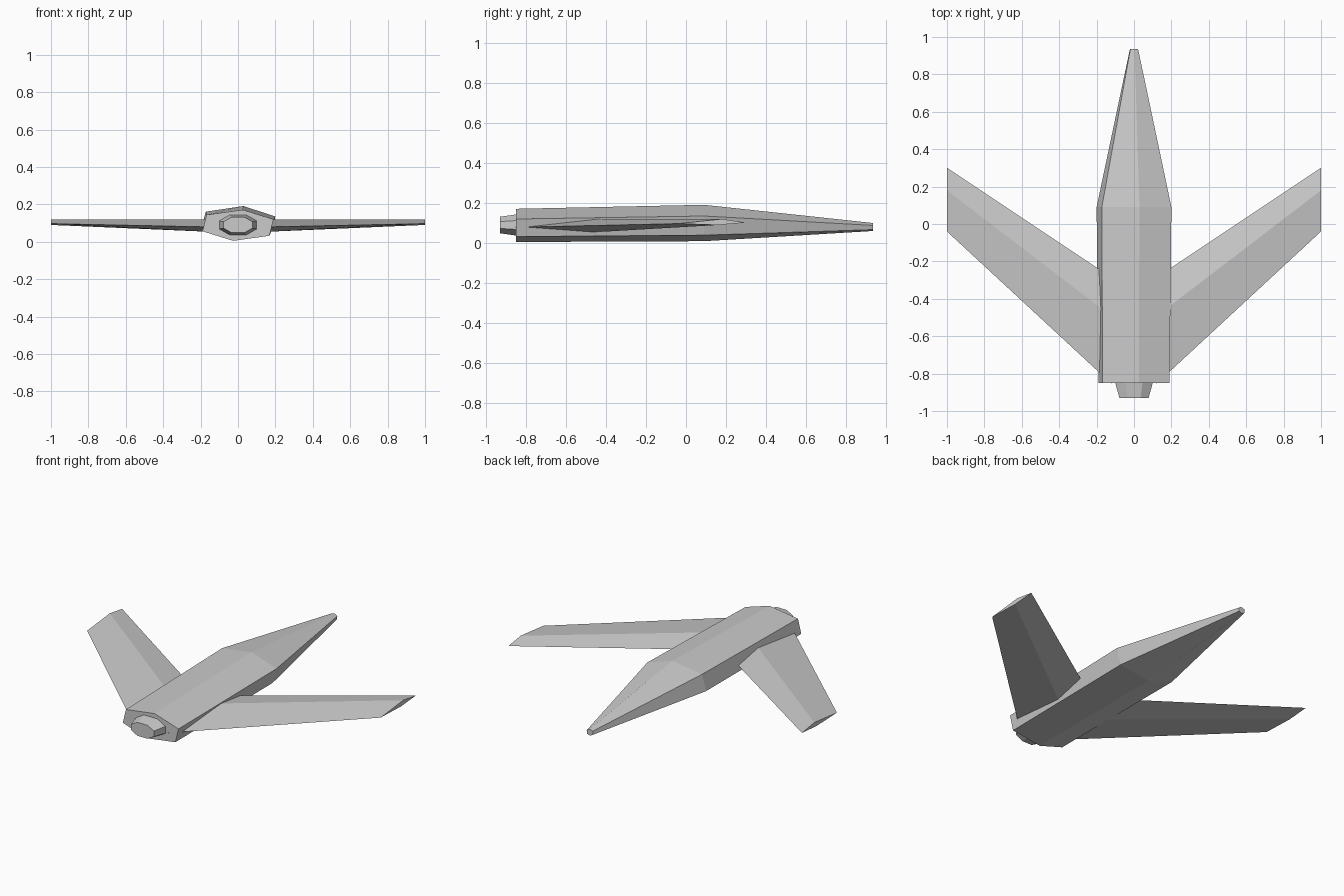
import bpy
import bmesh

if "Cube" in bpy.data.objects:
    bpy.data.objects.remove(bpy.data.objects["Cube"], do_unlink=True)

grey = bpy.data.materials.new("light_grey")
grey.use_nodes = True
colour = (0.6, 0.6, 0.6, 1)
grey.diffuse_color = colour
grey.node_tree.nodes["Principled BSDF"].inputs["Base Color"].default_value = colour


def loft(name, rings):
    """Skin a row of equal-sided rings and cap both ends."""
    bm = bmesh.new()
    loops = [[bm.verts.new(p) for p in ring] for ring in rings]
    for a, b in zip(loops, loops[1:]):
        for i in range(len(a)):
            j = (i + 1) % len(a)
            bm.faces.new((a[i], a[j], b[j], b[i]))
    bm.faces.new(loops[0])
    bm.faces.new(loops[-1])
    bmesh.ops.recalc_face_normals(bm, faces=bm.faces)
    mesh = bpy.data.meshes.new(name)
    bm.to_mesh(mesh)
    bm.free()
    mesh.materials.append(grey)
    obj = bpy.data.objects.new(name, mesh)
    bpy.context.collection.objects.link(obj)
    return obj


def ring(y, z, half):
    """Section at y, given half its points; the rest are turned half way round."""
    points = half + [(-x, -h) for x, h in half]
    return [(x, y, z + h) for x, h in points]


# Fuselage: slightly rolled hexagon tapering to a blunt nose
loft("fuselage", [
    ring(-0.85, 0.088, [(-0.168, 0.056), (0.026, 0.083), (0.19, 0.032)]),
    ring(0.09, 0.1, [(-0.172, 0.061), (0.029, 0.091), (0.2, 0.035)]),
    ring(0.935, 0.08, [(-0.019, 0.013), (0.003, 0.02), (0.022, 0.008)]),
])

# Tail nozzle: short octagonal stub
loft("nozzle", [
    ring(y, 0.09, [(-0.1 * s, 0.022 * s), (-0.045 * s, 0.053 * s),
                   (0.045 * s, 0.053 * s), (0.1 * s, 0.022 * s)])
    for y, s in ((-0.82, 1.05), (-0.85, 1), (-0.93, 0.78))
])

# Wings: diamond sections, root sunk into the fuselage
root = [(-0.79, 0.08), (-0.44, 0.12), (-0.24, 0.092), (-0.44, 0.055)]
tip = [(-0.04, 0.097), (0.18, 0.12), (0.3, 0.102), (0.16, 0.09)]


def wing_section(side, x):
    t = (x - 0.19) / 0.81
    return [(side * x, a + (c - a) * t, b + (d - b) * t)
            for (a, b), (c, d) in zip(root, tip)]


for name, side in (("left_wing", 1), ("right_wing", -1)):
    loft(name, [wing_section(side, 0.12), wing_section(side, 1)])
